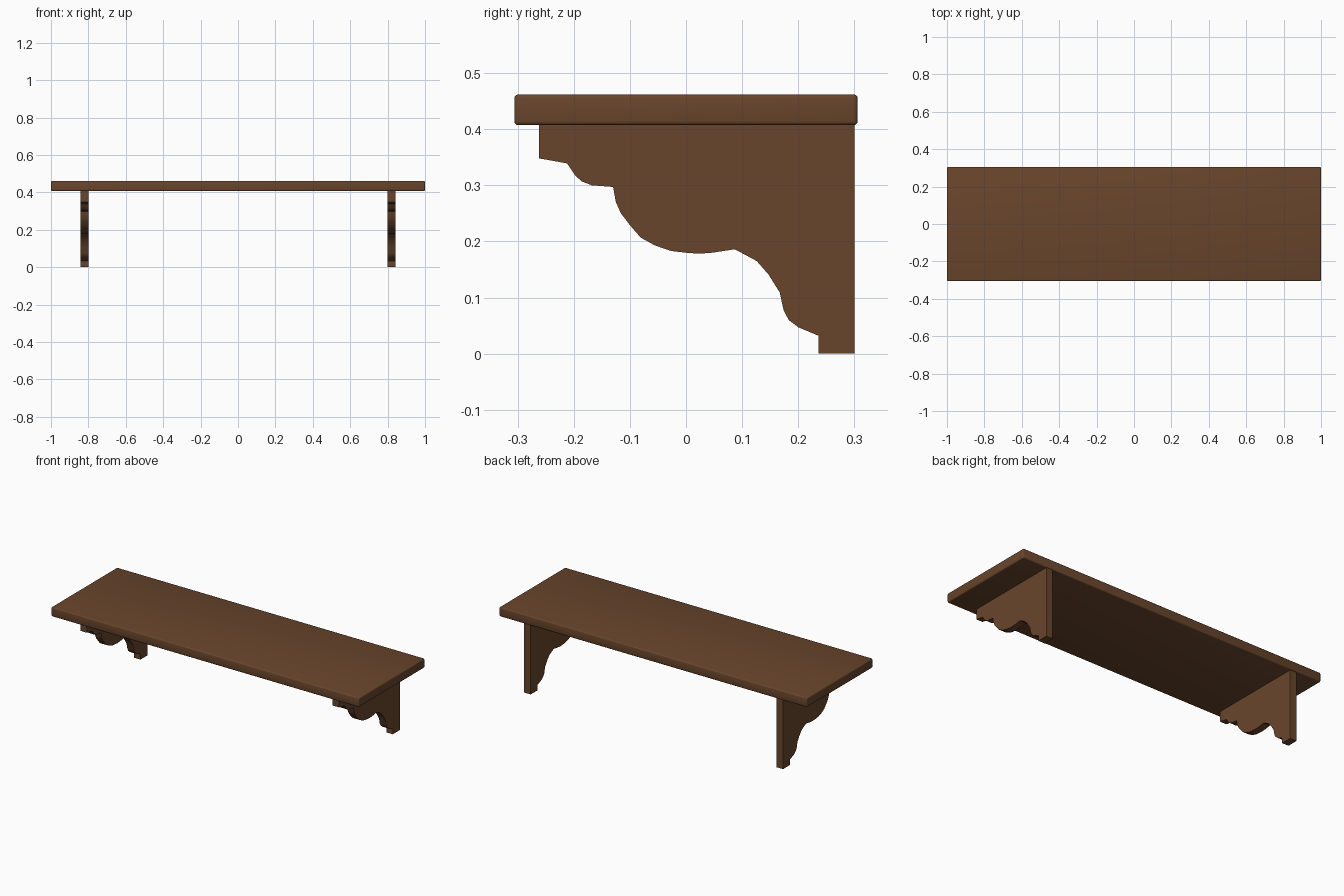
import bpy, bmesh

if "Cube" in bpy.data.objects:
    bpy.data.objects.remove(bpy.data.objects["Cube"])

wood = bpy.data.materials.new("brown_wood")
wood.diffuse_color = (0.14, 0.06, 0.025, 1)
wood.use_nodes = True
wood.node_tree.nodes["Principled BSDF"].inputs["Base Color"].default_value = wood.diffuse_color


def finish(bm, name, angle=0.6):
    bmesh.ops.recalc_face_normals(bm, faces=bm.faces)
    mesh = bpy.data.meshes.new(name)
    bm.to_mesh(mesh)
    bm.free()
    obj = bpy.data.objects.new(name, mesh)
    bpy.context.collection.objects.link(obj)
    mesh.materials.append(wood)
    bpy.ops.object.select_all(action='DESELECT')
    obj.select_set(True)
    bpy.context.view_layer.objects.active = obj
    bpy.ops.object.shade_smooth_by_angle(angle=angle)
    return obj


# shelf board with softly rounded edges
bm = bmesh.new()
bmesh.ops.create_cube(bm, size=1)
for v in bm.verts:
    v.co = (v.co.x * 2, v.co.y * 0.612, 0.4345 + v.co.z * 0.055)
bmesh.ops.bevel(bm, geom=bm.edges[:], offset=0.007, segments=3,
                profile=0.5, affect='EDGES')
finish(bm, "shelf_board")

# scrolled bracket outline (y, z), from the front top corner down to the wall
profile = [
    (-0.262, 0.408), (-0.262, 0.348), (-0.212, 0.339),
    # small cove
    (-0.198, 0.318), (-0.186, 0.307), (-0.168, 0.300), (-0.130, 0.297),
    # large belly
    (-0.125, 0.270), (-0.116, 0.250), (-0.100, 0.229), (-0.081, 0.207),
    (-0.056, 0.193), (-0.027, 0.183), (-0.002, 0.180), (0.023, 0.178),
    (0.048, 0.180), (0.087, 0.186),
    # lower curve and foot
    (0.126, 0.165), (0.147, 0.141), (0.167, 0.109), (0.174, 0.077),
    (0.183, 0.060), (0.200, 0.047), (0.236, 0.032), (0.236, 0.0),
    (0.300, 0.0), (0.300, 0.408),
]


def bracket(name, x, width=0.042):
    bm = bmesh.new()
    face = bm.faces.new([bm.verts.new((x - width / 2, y, z)) for y, z in profile])
    ext = bmesh.ops.extrude_face_region(bm, geom=[face])
    verts = [g for g in ext["geom"] if isinstance(g, bmesh.types.BMVert)]
    bmesh.ops.translate(bm, verts=verts, vec=(width, 0, 0))
    return finish(bm, name)


# matching brackets on both sides
for side, x in (("left", -0.82), ("right", 0.82)):
    bracket(side + "_bracket", x)
